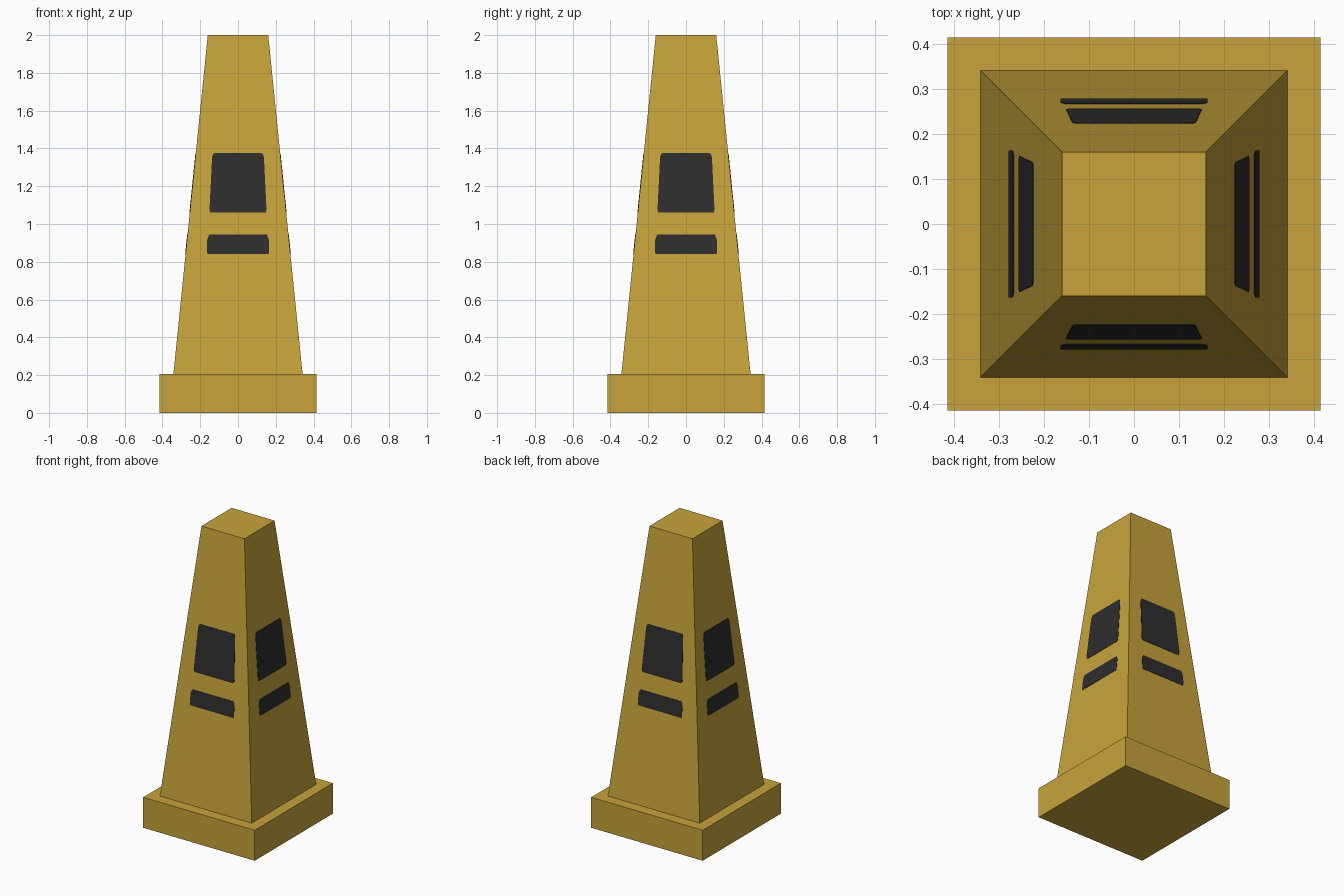
import bpy, bmesh, math
from mathutils import Matrix, Vector

if "Cube" in bpy.data.objects:
    bpy.data.objects.remove(bpy.data.objects["Cube"])

BASE_HALF, FOOT_HALF, TOP_HALF = 0.415, 0.342, 0.16
Z_FOOT, Z_TOP = 0.205, 2.0
SLOPE = (FOOT_HALF - TOP_HALF) / (Z_TOP - Z_FOOT)


def material(name, rgb):
    m = bpy.data.materials.new(name)
    m.diffuse_color = (*rgb, 1)
    m.use_nodes = True
    m.node_tree.nodes["Principled BSDF"].inputs["Base Color"].default_value = m.diffuse_color
    return m


yellow = material("mustard_yellow", (0.578, 0.371, 0.045))
dark = material("charcoal", (0.027, 0.027, 0.028))


def finish(name, bm, mat):
    bmesh.ops.recalc_face_normals(bm, faces=bm.faces)
    me = bpy.data.meshes.new(name)
    bm.to_mesh(me)
    bm.free()
    me.materials.append(mat)
    ob = bpy.data.objects.new(name, me)
    bpy.context.collection.objects.link(ob)
    return ob


def block(name, z0, z1, half0, half1, mat):
    """Square block, tapering from half0 at the bottom to half1 at the top."""
    bm = bmesh.new()
    bmesh.ops.create_cube(bm, size=2)
    for v in bm.verts:
        top = v.co.z > 0
        h = half1 if top else half0
        v.co = (v.co.x * h, v.co.y * h, z1 if top else z0)
    return finish(name, bm, mat)


# Base slab and tapered body
block("base", 0, Z_FOOT, BASE_HALF, BASE_HALF, yellow)
block("body", Z_FOOT, Z_TOP, FOOT_HALF, TOP_HALF, yellow)

# Half outlines (x, z) of the dark bands, mirrored to full shapes
bands = {
    "tall_band": [(0.143, 1.06), (0.151, 1.073), (0.137, 1.357), (0.128, 1.375)],
    "short_band": [(0.159, 0.84), (0.164, 0.848), (0.163, 0.918), (0.152, 0.945)],
}
normal = Vector((0, -1, SLOPE)).normalized()
for side, label in enumerate(("front", "right", "back", "left")):
    turn = Matrix.Rotation(side * math.pi / 2, 4, 'Z')
    for name, half in bands.items():
        outline = half + [(-x, z) for x, z in reversed(half)]
        bm = bmesh.new()
        # Thin plate lying on the sloping wall
        pts = [Vector((x, -(FOOT_HALF - SLOPE * (z - Z_FOOT)), z)) for x, z in outline]
        face = bm.faces.new([bm.verts.new(p - normal * 0.001) for p in pts])
        ext = bmesh.ops.extrude_face_region(bm, geom=[face], use_keep_orig=True)
        moved = [g for g in ext["geom"] if isinstance(g, bmesh.types.BMVert)]
        bmesh.ops.translate(bm, verts=moved, vec=normal * 0.003)
        bm.transform(turn)
        finish(f"{label}_{name}", bm, dark)
